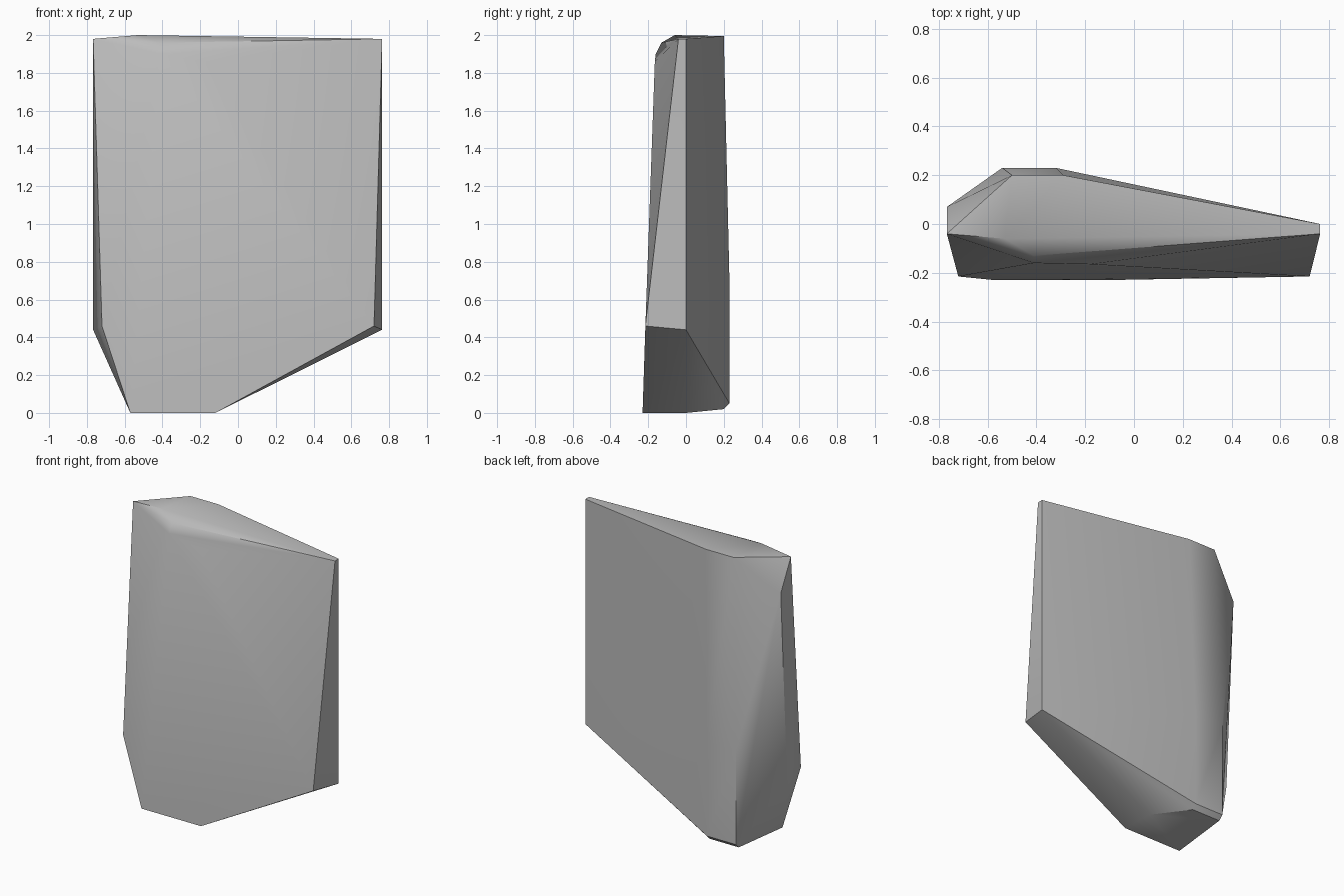
import bpy
import bmesh
import math

default = bpy.data.objects.get("Cube")
if default:
    bpy.data.objects.remove(default, do_unlink=True)

# Plain stone colour
stone = bpy.data.materials.new("grey_stone")
stone.use_nodes = True
grey = (0.5, 0.5, 0.5, 1)
stone.diffuse_color = grey
stone.node_tree.nodes["Principled BSDF"].inputs["Base Color"].default_value = grey

# Chipped corners of the slab, grouped by side
front = [(-.57, -.23, 0), (-.12, -.23, 0), (.72, -.215, .46), (-.72, -.215, .46),
         (-.18, -.165, 1.86), (-.41, -.16, 1.9)]
ends = [(.763, -.04, 1.98), (.763, 0, 1.98), (.763, 0, .44),
        (-.767, -.04, 1.98), (-.767, .07, 1.77), (-.767, 0, .44)]
top = [(-.41, -.13, 1.96), (-.53, -.06, 2), (-.5, .2, 1.995), (-.29, .2, 1.995)]
back = [(-.54, .23, .7), (-.32, .23, .7), (-.54, .23, .05), (-.32, .23, .05)]
base = [(-.54, .2, .02), (-.32, .2, .02), (-.13, 0, 0)]

# Wrap the corners in a convex solid
bm = bmesh.new()
for co in front + ends + top + back + base:
    bm.verts.new(co)
bmesh.ops.convex_hull(bm, input=bm.verts[:])
bmesh.ops.dissolve_limit(bm, angle_limit=math.radians(1), verts=bm.verts[:], edges=bm.edges[:])
bmesh.ops.recalc_face_normals(bm, faces=bm.faces[:])
mesh = bpy.data.meshes.new("stone_slab")
bm.to_mesh(mesh)
bm.free()
mesh.materials.append(stone)
slab = bpy.data.objects.new("stone_slab", mesh)
bpy.context.collection.objects.link(slab)

# Soften the shallow facets, keep the strong edges crisp
bpy.ops.object.select_all(action="DESELECT")
slab.select_set(True)
bpy.context.view_layer.objects.active = slab
bpy.ops.object.shade_smooth_by_angle(angle=math.radians(30))
